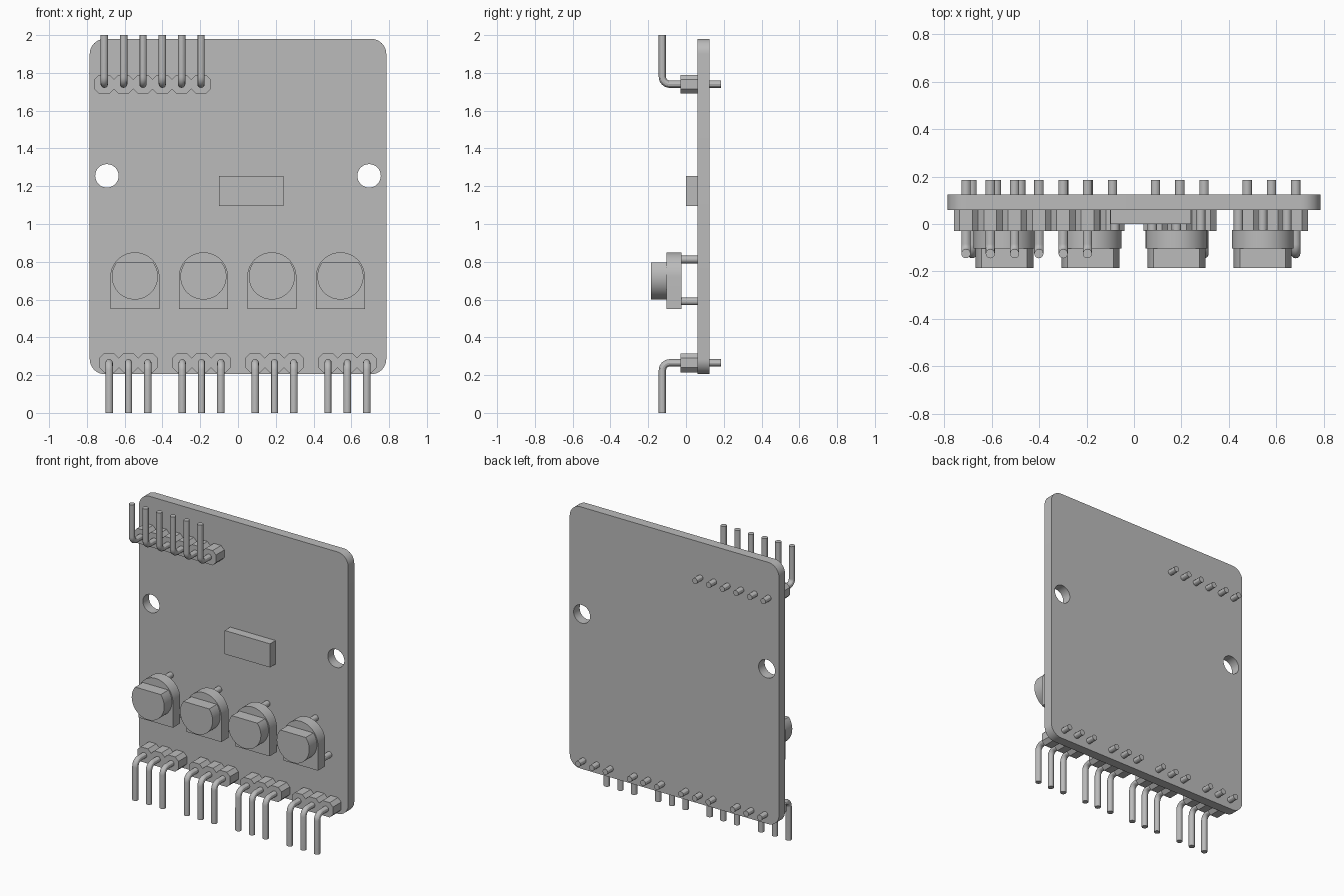
import bpy
import bmesh
from math import sin, cos, pi, radians, sqrt, asin
from mathutils import Matrix, Vector

cube = bpy.data.objects.get("Cube")
if cube:
    bpy.data.objects.remove(cube)

grey = bpy.data.materials.new("plain_grey")
grey.use_nodes = True
colour = (0.5, 0.5, 0.5, 1)
grey.diffuse_color = colour
grey.node_tree.nodes["Principled BSDF"].inputs["Base Color"].default_value = colour


def curve_to_mesh(name, curve, matrix=Matrix()):
    """Turn a curve into a clean, welded mesh object."""
    obj = bpy.data.objects.new(name, curve)
    bpy.context.collection.objects.link(obj)
    bpy.ops.object.select_all(action='DESELECT')
    obj.select_set(True)
    bpy.context.view_layer.objects.active = obj
    bpy.ops.object.convert(target='MESH')
    obj = bpy.context.view_layer.objects.active
    obj.name = name
    bm = bmesh.new()
    bm.from_mesh(obj.data)
    bm.transform(matrix)
    bmesh.ops.remove_doubles(bm, verts=bm.verts, dist=0.0002)
    bmesh.ops.recalc_face_normals(bm, faces=bm.faces)
    bm.to_mesh(obj.data)
    bm.free()
    obj.data.materials.clear()
    obj.data.materials.append(grey)
    bpy.ops.object.shade_smooth_by_angle(angle=radians(30))
    return obj


def add_loop(curve, points, cyclic=True):
    spline = curve.splines.new('POLY')
    spline.points.add(len(points) - 1)
    for p, co in zip(spline.points, points):
        p.co = (*co, 1) if len(co) == 3 else (*co, 0, 1)
    spline.use_cyclic_u = cyclic


def plate(name, loops, y0, y1):
    """Extrude x-z outlines (the later ones are holes) from y0 to y1."""
    curve = bpy.data.curves.new(name, 'CURVE')
    curve.dimensions = '2D'
    curve.fill_mode = 'BOTH'
    curve.extrude = (y1 - y0) / 2
    for loop in loops:
        add_loop(curve, loop)
    turn = Matrix.Translation((0, (y0 + y1) / 2, 0)) @ Matrix.Rotation(pi / 2, 4, 'X')
    return curve_to_mesh(name, curve, turn)


def arc(cx, cz, r, a0=0.0, a1=2 * pi, n=32, closed=False):
    steps = n + 1 if closed else n
    return [(cx + r * cos(a0 + (a1 - a0) * i / n), cz + r * sin(a0 + (a1 - a0) * i / n))
            for i in range(steps)]


# Board with rounded corners and two mounting holes
W, BOTTOM, TOP, R = 0.785, 0.205, 1.98, 0.08
outline = []
for k, (x, z) in enumerate([(W - R, TOP - R), (R - W, TOP - R),
                            (R - W, BOTTOM + R), (W - R, BOTTOM + R)]):
    outline += arc(x, z, R, k * pi / 2, (k + 1) * pi / 2, 10, True)
plate("board", [outline] + [arc(s * 0.694, 1.255, 0.062) for s in (-1, 1)], 0.06, 0.125)

# Chip
plate("chip", [[(-0.1, 1.095), (0.24, 1.095), (0.24, 1.255), (-0.1, 1.255)]], 0.0, 0.06)

# Trimmer dials: arched body, flat-topped knob, three legs
for i, x in enumerate((-0.546, -0.183, 0.179, 0.542)):
    body = [(x - 0.13, 0.55), (x + 0.13, 0.55)] + arc(x, 0.72, 0.13, 0, pi, 32, True)
    plate(f"dial_body_{i}", [body], -0.103, -0.025)
    r, flat = 0.122, asin(0.075 / 0.122)
    knob = arc(x, 0.722, r, pi - flat, 2 * pi + flat, 40, True)
    plate(f"dial_knob_{i}", [knob], -0.185, -0.103)
    for j, (dx, z) in enumerate([(0, 0.812), (-0.102, 0.59), (0.102, 0.59)]):
        plate(f"dial_leg_{i}_{j}", [arc(x + dx, z, 0.02, n=20)], -0.03, 0.065)

# Pin headers: notched strip and bent round pins
PITCH, H, CUT = 0.1024, 0.05, 0.024


def header(name, x0, count, z, tip):
    xs = [x0 + PITCH * i for i in range(count)]
    half = PITCH / 2
    lower, upper = [], []
    for i, x in enumerate(xs):
        lower += [(x - half + CUT, z - H), (x + half - CUT, z - H)]
        upper += [(x - half + CUT, z + H), (x + half - CUT, z + H)]
        if i < count - 1:
            lower.append((x + half, z - H + CUT))
            upper.append((x + half, z + H - CUT))
    left, right = xs[0] - half, xs[-1] + half
    loop = ([(left, z - H + CUT)] + lower + [(right, z - H + CUT), (right, z + H - CUT)]
            + upper[::-1] + [(left, z + H - CUT)])
    plate(name + "_strip", [loop], -0.03, 0.06)

    s = 1 if tip > z else -1
    yf, bend = -0.125, 0.04
    for i, x in enumerate(xs):
        path = [(x, 0.185, z)]
        for k in range(9):
            a = k / 8 * pi / 2
            path.append((x, yf + bend - bend * sin(a), z + s * bend * (1 - cos(a))))
        path.append((x, yf, tip))
        curve = bpy.data.curves.new(name, 'CURVE')
        curve.dimensions = '3D'
        curve.bevel_depth = 0.0195
        curve.bevel_resolution = 4
        curve.use_fill_caps = True
        add_loop(curve, path, False)
        curve_to_mesh(f"{name}_pin_{i}", curve)


header("top_header", -0.708, 6, 1.74, 2.0)
for i, x in enumerate((-0.58, -0.193, 0.193, 0.579)):
    header(f"bottom_header_{i}", x - PITCH, 3, 0.265, 0.0)
